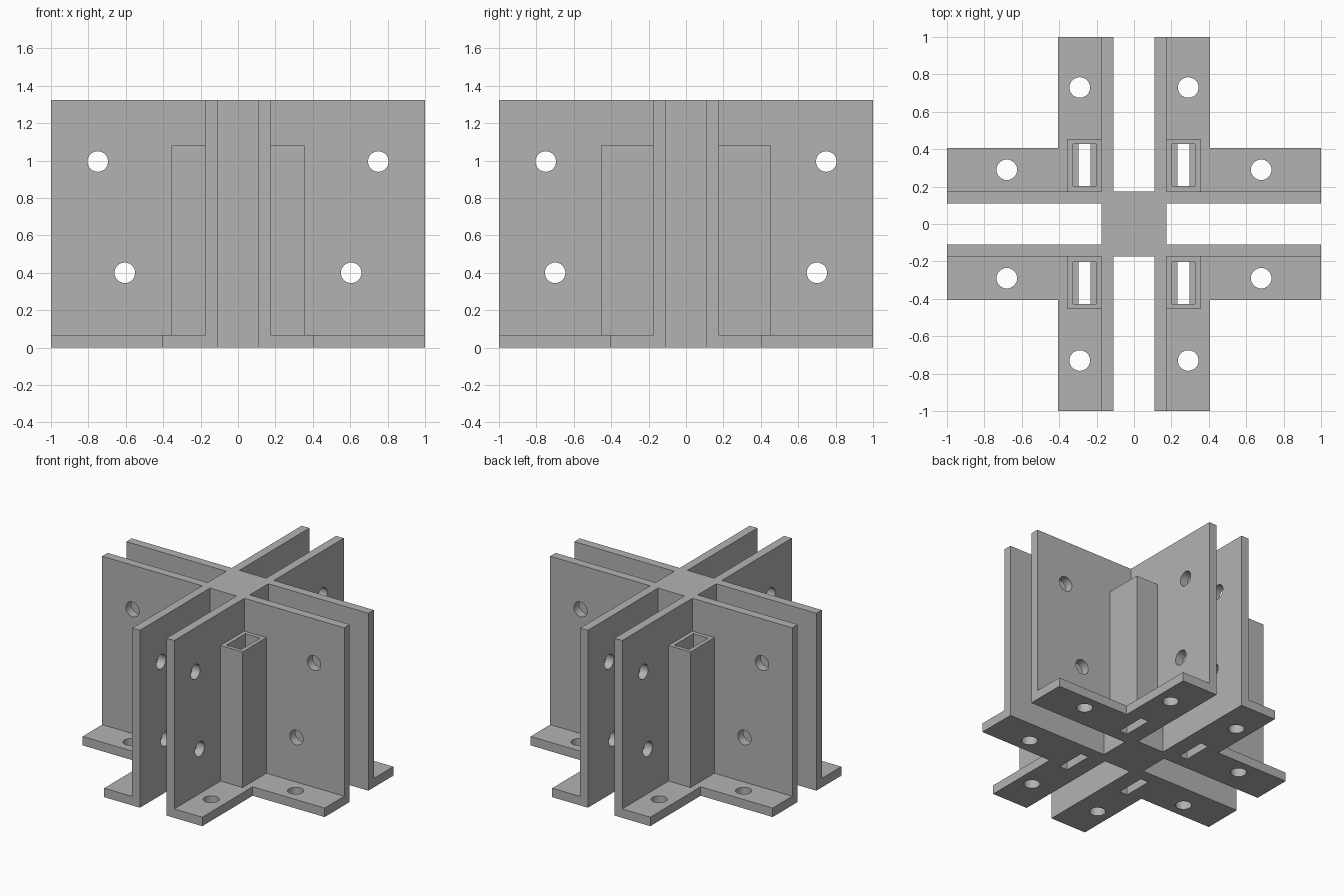
import bpy, bmesh
from math import pi
from mathutils import Matrix

cube = bpy.data.objects.get("Cube")
if cube:
    bpy.data.objects.remove(cube)

GAP, WALL, REACH, FOOT = 0.11, 0.174, 1.0, 0.405   # half gap, wall face, arm end, flange edge
HEIGHT, BASE, TUBE_TOP, RADIUS = 1.325, 0.067, 1.08, 0.055
QUADRANTS = [(1, 1), (-1, 1), (-1, -1), (1, -1)]

grey = bpy.data.materials.new("grey metal")
grey.use_nodes = True
COLOUR = (0.45, 0.45, 0.45, 1)
grey.diffuse_color = COLOUR
grey.node_tree.nodes["Principled BSDF"].inputs["Base Color"].default_value = COLOUR


def prism(bm, outline, z0, z1):
    """Extrude a flat outline between two heights."""
    face = bm.faces.new([bm.verts.new((x, y, z0)) for x, y in outline])
    top = bmesh.ops.extrude_face_region(bm, geom=[face])["geom"]
    verts = [v for v in top if isinstance(v, bmesh.types.BMVert)]
    bmesh.ops.translate(bm, verts=verts, vec=(0, 0, z1 - z0))


def rectangle(x0, x1, y0, y1):
    return [(x0, y0), (x1, y0), (x1, y1), (x0, y1)]


def flip(points, sx, sy):
    """Mirror points into a quadrant, keeping the winding direction."""
    out = [(x * sx, y * sy) for x, y in points]
    return out if sx * sy > 0 else out[::-1]


def drill(bm, centre, length, axis=None):
    turn = Matrix.Rotation(pi / 2, 4, axis) if axis else Matrix()
    bmesh.ops.create_cone(bm, cap_ends=True, segments=32, radius1=RADIUS, radius2=RADIUS,
                          depth=length, matrix=Matrix.Translation(centre) @ turn)


def make(name, bm):
    bmesh.ops.recalc_face_normals(bm, faces=bm.faces)
    mesh = bpy.data.meshes.new(name)
    bm.to_mesh(mesh)
    bm.free()
    mesh.materials.append(grey)
    obj = bpy.data.objects.new(name, mesh)
    bpy.context.collection.objects.link(obj)
    return obj


def combine(target, helper, operation):
    helper.hide_render = True
    mod = target.modifiers.new(operation.lower(), "BOOLEAN")
    mod.operation, mod.solver, mod.object = operation, "EXACT", helper
    bpy.context.view_layer.objects.active = target
    bpy.ops.object.modifier_apply(modifier=mod.name)
    bpy.data.objects.remove(helper)


# Upright paired walls joined by a solid core
corner = [(WALL, GAP), (REACH, GAP), (REACH, WALL), (WALL, WALL),
          (WALL, REACH), (GAP, REACH), (GAP, WALL)]
bm = bmesh.new()
prism(bm, [p for sx, sy in QUADRANTS for p in flip(corner, sx, sy)], 0, HEIGHT)
frame = make("cross_bracket", bm)

# L-shaped foot flanges
mid = (GAP + WALL) / 2
foot = [(mid, mid), (REACH, mid), (REACH, FOOT), (FOOT, FOOT), (FOOT, REACH), (mid, REACH)]
bm = bmesh.new()
for sx, sy in QUADRANTS:
    prism(bm, flip(foot, sx, sy), 0, BASE)
combine(frame, make("foot_flanges", bm), "UNION")

# Bolt holes through walls and flanges, and drain slots under the tubes
bm = bmesh.new()
for s in (1, -1):
    for x, z in ((0.75, 0.995), (0.605, 0.40)):
        drill(bm, (s * x, 0, z), 0.8, "X")
    for y, z in ((0.75, 0.995), (0.70, 0.40)):
        drill(bm, (0, s * y, z), 0.8, "Y")
for sx, sy in QUADRANTS:
    drill(bm, (sx * 0.68, sy * 0.29, 0), 0.3)
    drill(bm, (sx * 0.29, sy * 0.73, 0), 0.3)
    prism(bm, flip(rectangle(0.232, 0.297, 0.204, 0.427), sx, sy), -0.1, 0.2)
combine(frame, make("hole_cutter", bm), "DIFFERENCE")

# Rectangular tubes in the inner corners
for sx, sy in QUADRANTS:
    name = ("back" if sy > 0 else "front") + ("_left" if sx > 0 else "_right") + "_tube"
    bm = bmesh.new()
    prism(bm, flip(rectangle(WALL, 0.356, WALL, 0.455), sx, sy), BASE, TUBE_TOP)
    tube = make(name, bm)
    bm = bmesh.new()
    prism(bm, flip(rectangle(0.204, 0.326, 0.204, 0.427), sx, sy), 0, HEIGHT)
    combine(tube, make("tube_bore", bm), "DIFFERENCE")
